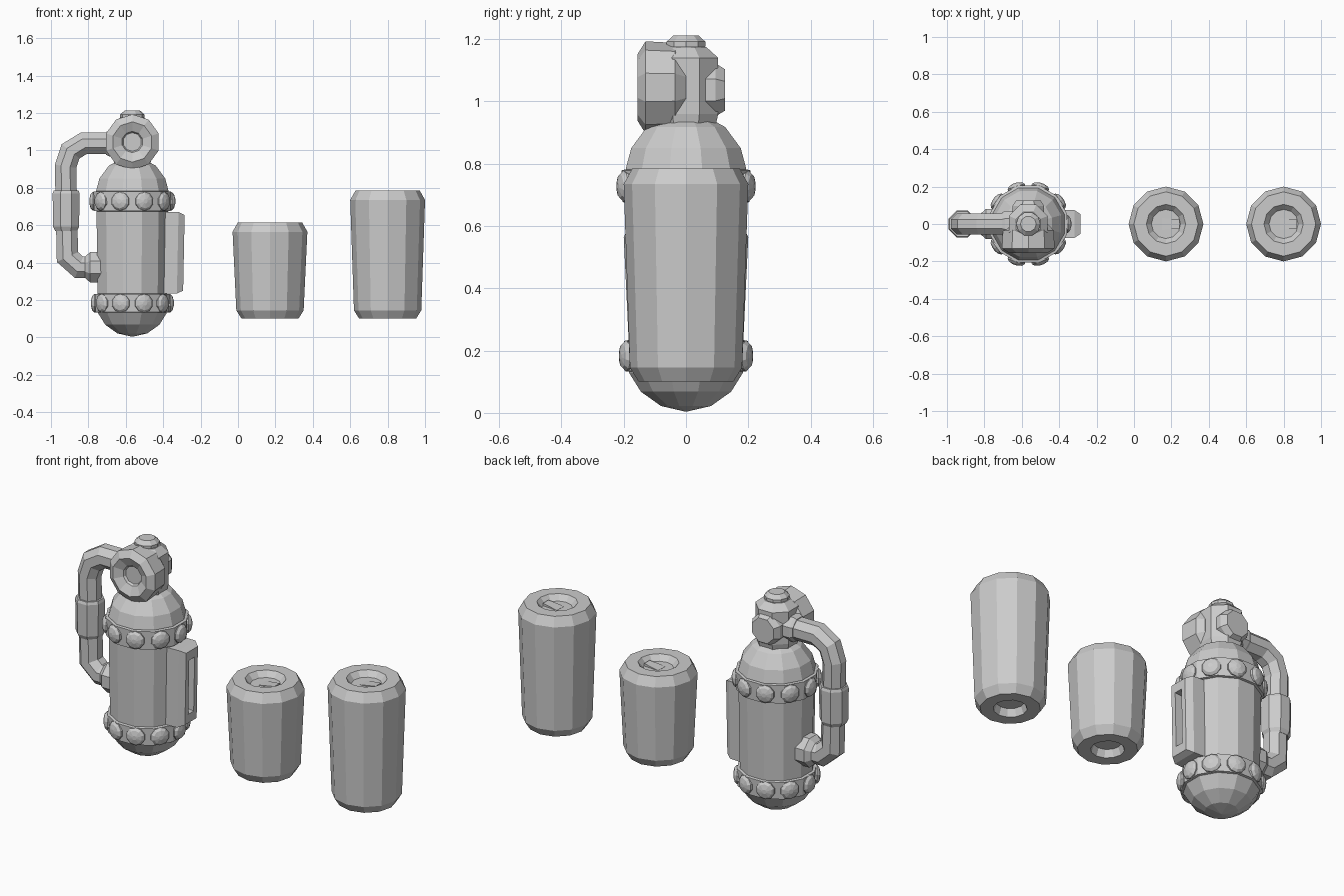
import bpy, bmesh, math
from mathutils import Vector

if "Cube" in bpy.data.objects:
    bpy.data.objects.remove(bpy.data.objects["Cube"])

TX = -0.565  # tank axis


def finish(name, bm):
    bmesh.ops.remove_doubles(bm, verts=bm.verts, dist=1e-5)
    bmesh.ops.recalc_face_normals(bm, faces=bm.faces)
    me = bpy.data.meshes.new(name)
    bm.to_mesh(me)
    bm.free()
    ob = bpy.data.objects.new(name, me)
    bpy.context.collection.objects.link(ob)
    return ob


def skin(bm, rings, cap=True):
    """Bridge a list of equal-length point rings with quads."""
    vs = [[bm.verts.new(p) for p in ring] for ring in rings]
    n = len(vs[0])
    for a, b in zip(vs, vs[1:]):
        for i in range(n):
            j = (i + 1) % n
            bm.faces.new((a[i], a[j], b[j], b[i]))
    if cap:
        bm.faces.new(vs[0])
        bm.faces.new(vs[-1])


def turned(name, profile, sides, loc=(0, 0, 0), axis=(0, 0, 1), half=False):
    """Turned part: profile of (radius, height) along an axis, flat end caps."""
    q = Vector((0, 0, 1)).rotation_difference(Vector(axis))
    off = math.pi / sides if half else 0
    rings = []
    for r, h in profile:
        rings.append([Vector(loc) + q @ Vector((r * math.cos(off + 2 * math.pi * i / sides),
                                                r * math.sin(off + 2 * math.pi * i / sides), h))
                      for i in range(sides)])
    bm = bmesh.new()
    skin(bm, rings)
    return finish(name, bm)


def pipe(name, path, r, sides=8):
    """Mitred pipe along (x, z) points in the y = 0 plane."""
    pts = [Vector(p) for p in path]
    rings = []
    for k, p in enumerate(pts):
        a = (p - pts[k - 1]).normalized() if k else (pts[1] - p).normalized()
        b = (pts[k + 1] - p).normalized() if k < len(pts) - 1 else a
        t = (a + b).normalized()
        n = Vector((-t.y, t.x)) / t.dot(a)
        ring = []
        for i in range(sides):
            ang = 2 * math.pi * (i + 0.5) / sides
            c, s = r * math.cos(ang), r * math.sin(ang)
            ring.append((p.x + n.x * c, s, p.y + n.y * c))
        rings.append(ring)
    bm = bmesh.new()
    skin(bm, rings)
    return finish(name, bm)


# Cans with dished tops, recessed bases and a pull tab
def can(name, x, top):
    turned(name, [(0.07, 0.14), (0.085, 0.10), (0.152, 0.10), (0.18, 0.145),
                  (0.2, top - 0.05), (0.172, top), (0.105, top),
                  (0.078, top - 0.03)], 12, (x, 0, 0))
    z = top - 0.032
    bm = bmesh.new()
    skin(bm, [[(x - 0.02, -0.032, z), (x - 0.02, 0.032, z),
               (x - 0.02, 0.032, z + 0.003), (x - 0.02, -0.032, z + 0.003)],
              [(x + 0.072, -0.024, z), (x + 0.072, 0.024, z),
               (x + 0.072, 0.024, z + 0.016), (x + 0.072, -0.024, z + 0.016)]])
    finish(name + "_tab", bm)


can("short_can", 0.171, 0.615)
can("tall_can", 0.80, 0.785)

# Tank body with domed ends
turned("tank", [(0.002, 0.004), (0.083, 0.022), (0.15, 0.068), (0.19, 0.13),
                (0.2, 0.785), (0.182, 0.85), (0.13, 0.918), (0.07, 0.95)],
       12, (TX, 0, 0), half=True)

# Riveted bands
for label, z, r, h in (("lower", 0.183, 0.203, 0.052), ("upper", 0.728, 0.211, 0.055)):
    turned(label + "_band", [(r - 0.02, z - h), (r, z - h + 0.004), (r + 0.003, z + h - 0.004),
                             (r - 0.017, z + h)], 12, (TX, 0, 0), half=True)
    for i in range(10):
        a = math.radians(36 * i)
        d = Vector((math.cos(a), math.sin(a), 0))
        turned(f"{label}_rivet_{i}", [(0.05, -0.02), (0.05, 0.006), (0.038, 0.018), (0.012, 0.025)],
               10, Vector((TX, 0, z)) + d * (r - 0.006), d)

# Valve body and top cap
turned("valve_body", [(0.10, 0.91), (0.112, 0.96), (0.112, 1.14), (0.07, 1.175)],
       8, (TX, 0, 0), half=True)
turned("valve_cap", [(0.055, 1.16), (0.065, 1.177), (0.065, 1.192), (0.042, 1.212)], 10, (TX, 0, 0))

# Front dial with dished face, and rear plug
turned("front_dial", [(0.11, 0.0), (0.143, 0.035), (0.148, 0.13), (0.108, 0.155),
                      (0.057, 0.132), (0.05, 0.12)], 10, (TX, 0, 1.045), (0, -1, 0), half=True)
turned("rear_plug", [(0.09, 0.0), (0.092, 0.095), (0.072, 0.125)], 8, (TX, 0, 1.037), (0, 1, 0), half=True)

# Side pipe with collar, sleeve and wall flange
pipe("side_pipe", [(-0.60, 1.038), (-0.825, 1.038), (-0.895, 0.995), (-0.922, 0.915),
                   (-0.912, 0.43), (-0.85, 0.375), (-0.74, 0.375)], 0.062)
turned("pipe_collar", [(0.075, 0), (0.075, 0.10), (0.066, 0.115)], 8, (-0.59, 0, 1.038), (-1, 0, 0), half=True)
turned("pipe_sleeve", [(0.064, 0.57), (0.075, 0.592), (0.078, 0.77), (0.072, 0.785)],
       8, (-0.919, 0, 0), half=True)
turned("pipe_flange", [(0.088, 0), (0.088, 0.06), (0.06, 0.09)], 8, (-0.73, 0, 0.375), (-1, 0, 0), half=True)

# Slotted gauge frame on the right side, leaning with the tank wall
rings = []
for w, lo, hi, x in ((0.078, 0.235, 0.67, -0.41), (0.074, 0.235, 0.67, -0.318),
                     (0.052, 0.25, 0.655, -0.285), (0.024, 0.30, 0.605, -0.285),
                     (0.022, 0.305, 0.60, -0.325)):
    rings.append([(x - (0.67 - z) * 0.02, y, z) for y, z in ((-w, lo), (w, lo), (w, hi), (-w, hi))])
bm = bmesh.new()
skin(bm, rings)
finish("gauge_frame", bm)
